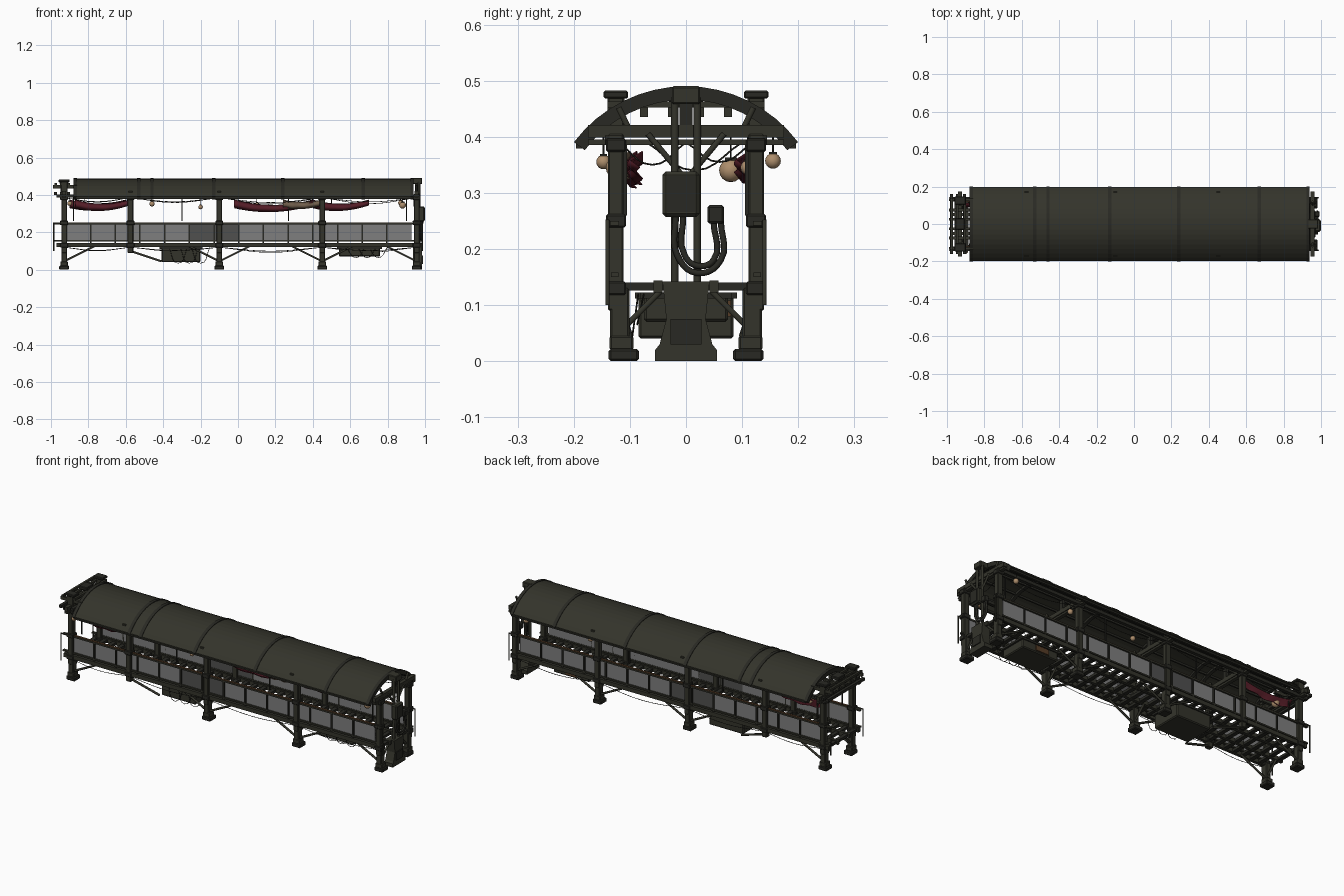
import bpy, bmesh, math, random
from mathutils import Vector

random.seed(4)
if "Cube" in bpy.data.objects:
    bpy.data.objects.remove(bpy.data.objects["Cube"])


def material(name, r, g, b):
    m = bpy.data.materials.new(name)
    m.use_nodes = True
    m.diffuse_color = (r, g, b, 1)
    m.node_tree.nodes["Principled BSDF"].inputs["Base Color"].default_value = (r, g, b, 1)
    return m


METAL = material("olive metal", .034, .034, .024)
DARK = material("dark metal", .022, .022, .017)
GREY = material("grey panel", .21, .21, .21)
GRIME = material("grimy panel", .08, .08, .078)
RED = material("red cloth", .09, .012, .02)
TAN = material("tan cloth", .16, .11, .07)
LAMP = material("lantern paper", .42, .27, .15)
WOOD = material("brown wood", .09, .045, .02)


def add(name, bm, mat, smooth=False):
    me = bpy.data.meshes.new(name)
    bmesh.ops.recalc_face_normals(bm, faces=bm.faces)
    for f in bm.faces:
        f.smooth = smooth
    bm.to_mesh(me)
    bm.free()
    me.materials.append(mat)
    ob = bpy.data.objects.new(name, me)
    bpy.context.collection.objects.link(ob)
    return ob


def box(name, x, y, z, mat=METAL, bevel=0):
    """Box from (low, high) pairs on each axis."""
    bm = bmesh.new()
    bmesh.ops.create_cube(bm, size=1)
    for v in bm.verts:
        v.co = [(a + b) / 2 + c * (b - a) for (a, b), c in zip((x, y, z), v.co)]
    if bevel:
        bmesh.ops.bevel(bm, geom=bm.edges[:], offset=bevel, segments=1, affect='EDGES')
    return add(name, bm, mat)


def around(c, half):
    return (c - half, c + half)


def tube(name, pts, r, mat=METAL, sides=6, curved=False):
    """Round bar or hose through the points."""
    cu = bpy.data.curves.new(name, 'CURVE')
    cu.dimensions = '3D'
    cu.bevel_depth = r
    cu.bevel_resolution = max(0, sides // 2 - 2)
    cu.use_fill_caps = True
    cu.resolution_u = 5
    sp = cu.splines.new('BEZIER' if curved else 'POLY')
    if curved:
        sp.bezier_points.add(len(pts) - 1)
        for b, p in zip(sp.bezier_points, pts):
            b.co = p
            b.handle_left_type = b.handle_right_type = 'AUTO'
    else:
        sp.points.add(len(pts) - 1)
        for b, p in zip(sp.points, pts):
            b.co = (*p, 1)
    tmp = bpy.data.objects.new(name + "_curve", cu)
    bpy.context.collection.objects.link(tmp)
    bpy.context.view_layer.update()
    me = bpy.data.meshes.new_from_object(tmp.evaluated_get(bpy.context.evaluated_depsgraph_get()))
    bpy.data.objects.remove(tmp)
    me.materials.clear()
    me.materials.append(mat)
    ob = bpy.data.objects.new(name, me)
    bpy.context.collection.objects.link(ob)
    return ob


def prism(name, profile, x, mat=METAL):
    """Extrude a closed (y, z) profile along x."""
    bm = bmesh.new()
    f = bm.faces.new([bm.verts.new((x[0], p, q)) for p, q in profile])
    ext = bmesh.ops.extrude_face_region(bm, geom=[f])["geom"]
    bmesh.ops.translate(bm, vec=(x[1] - x[0], 0, 0), verts=[e for e in ext if isinstance(e, bmesh.types.BMVert)])
    return add(name, bm, mat)


def arch(name, r0, r1, x, mat=METAL, n=16):
    half = math.radians(53)
    ang = [half * (2 * i / n - 1) for i in range(n + 1)]
    pts = [(r1 * math.sin(a), .24 + r1 * math.cos(a)) for a in ang]
    pts += [(r0 * math.sin(a), .24 + r0 * math.cos(a)) for a in reversed(ang)]
    return prism(name, pts, x, mat)


# Barrel roof with ribs and inner purlins
arch("roof_skin", .238, .247, (-.87, .935))
for x in (-.87, -.53, -.46, -.13, .24, .67, .93):
    arch("roof_rib", .226, .25, around(x, .009), DARK)
for a in (-40, -20, 0, 20, 40):
    y, z = .234 * math.sin(math.radians(a)), .24 + .234 * math.cos(math.radians(a))
    box("roof_purlin", (-.87, .93), around(y, .004), around(z, .005), DARK)

# Deck frame: stringers and cross joists
for y in (-.13, -.05, .05, .13):
    box("deck_stringer", (-.97, .97), around(y, .008), (.122, .144))
for i in range(36):
    box("deck_joist", around(-.95 + i * .0543, .011), (-.13, .13), (.126, .14), DARK)

POSTS = (-.93, -.575, -.1, .45, .955)
FEET = (-.93, -.1, .45, .955)
for s in (-1, 1):
    # Main posts, collars, legs and feet
    for x in POSTS:
        box("post", around(x, .015), around(s * .125, .014), (.09, .405), METAL, .003)
        for z in (.13, .25, .385):
            box("post_collar", around(x, .021), around(s * .125, .018), around(z, .012), DARK, .003)
    for x in FEET:
        box("leg", around(x, .015), around(s * .118, .017), (.02, .13), METAL, .003)
        box("foot", around(x, .026), around(s * .111, .027), (0, .022), DARK, .004)
        box("ankle", around(x, .02), around(s * .115, .021), (.02, .045), METAL, .003)
        tube("inner_brace", [(x, s * .11, .06), (x, s * .045, .125)], .006)
        for d in (-1, 1):
            if abs(x + d * .16) < .97:
                tube("leg_brace", [(x, s * .118, .045), (x + d * .16, s * .118, .125)], .006)
    tube("hanger_brace", [(-.575, s * .118, .1), (-.41, s * .1, .045)], .006)
    # Eave beam and side rails
    box("eave_beam", (-.97, .97), around(s * .135, .009), (.385, .402), DARK)
    box("eave_edge", (-.87, .935), around(s * .19, .006), (.379, .392), DARK)
    box("rail_top", (-.98, .98), around(s * .127, .008), (.242, .25))
    box("rail_cap", (-.93, .93), around(s * .127, .006), (.25, .253), WOOD)
    box("rail_bottom", (-.98, .98), around(s * .127, .007), (.15, .158))
    # Grey side panels with uprights
    for i in range(14):
        x0 = -.92 + i * .132
        mid = x0 + .066
        box("side_panel", (x0, x0 + .132), around(s * .124, .002), (.157, .243),
            GRIME if abs(mid + .12) < .14 else GREY)
        box("panel_upright", around(x0, .004), around(s * .128, .006), (.14, .246), DARK)
    # Sagging wires under the eaves and under the deck
    for a, b in zip(POSTS, POSTS[1:]):
        m, w = (a + b) / 2, random.uniform(.02, .035)
        tube("eave_wire", [(a, s * .12, .385), (m, s * .115, .385 - w), (b, s * .12, .385)], .0016, DARK, 4, True)
        tube("deck_wire", [(a, s * .135, .12), (m, s * .135, .12 - w * .8), (b, s * .135, .12)], .0016, DARK, 4, True)
    # Hanging straps
    for x in (-.88, -.3, .27, .9):
        box("strap", around(x, .003), around(s * .108, .003), (.26, .39), DARK)

# Roof trusses across the posts
for x in POSTS:
    for z, h in ((.41, .011), (.39, .005)):
        box("cross_beam", around(x, .01), (-.175, .175), around(z, h))
    box("king_post", around(x, .008), around(0, .012), (.41, .475), DARK)
    for s in (-1, 1):
        tube("roof_strut", [(x, s * .1, .41), (x, s * .12, .452)], .006)

# Open portal at the far end
for x in (-.975, -.945, -.905):
    box("portal_beam", around(x, .008), (-.16, .16), (.4, .415), DARK)
    box("portal_header", around(x, .006), (-.14, .14), (.452, .463), METAL)
for y in (-.13, -.075, -.025, .025, .075, .13):
    box("portal_bar", (-.99, -.86), around(y, .007), (.435, .452))
for s in (-1, 1):
    box("portal_post", around(-.93, .018), around(s * .125, .015), (.39, .475), METAL, .003)
    box("portal_cap", around(-.93, .03), around(s * .125, .022), (.468, .482), DARK, .003)
    for x in (-.985, .985):
        tube("end_rail", [(x, s * .14, .1), (x, s * .14, .25), (x - math.copysign(.05, x), s * .14, .25)], .004)
box("portal_cap_middle", around(-.93, .025), around(0, .03), (.46, .478), DARK, .003)

# Service pylon at the near end
prism("pylon_base", [(-.055, 0), (.055, 0), (.055, .02), (.047, .03), (.035, .075), (.042, .142),
                     (-.042, .142), (-.035, .075), (-.047, .03), (-.055, .02)], (.935, .985))
box("pylon_plate", (.985, .99), (-.028, .028), (.03, .075), DARK)
box("pylon_head", (.93, .985), (-.025, .025), (.458, .49), METAL, .003)
for y in (-.02, .02):
    tube("pylon_pipe", [(.968, y, .14), (.968, y, .47)], .007, METAL, 8)
    tube("pylon_strut", [(.965, y * .5, .335), (.965, y * 3.4, .405)], .006)
box("control_box", (.965, .998), (-.042, .024), (.257, .338), METAL, .006)
box("control_box_door", (.998, 1.0), (-.034, .016), (.266, .33), DARK)
box("socket_box", (.965, .993), (.038, .068), (.245, .278), DARK, .004)
for k in (0, .013):
    tube("hose", [(.98, -.018 + k, .26), (.98, -.016 + k, .19), (.98, .02, .157 + k),
                  (.98, .062 - k, .18), (.98, .062 - k, .25)], .0055, DARK, 8, True)

# Machinery boxes slung beneath the deck
for x, y, z in (((-.41, -.2), .085, .04), ((.54, .76), .075, .07)):
    box("machine_box", x, (-y, y), (z, .122), METAL, .005)
    box("machine_lid", (x[0] - .01, x[1] + .01), (-y - .006, y + .006), (.112, .122), DARK)
    for i in range(3):
        xa = x[0] + .04 + i * .06
        tube("machine_cable", [(xa, -y, .12), (xa + .05, -y - .012, z - .005), (xa + .1, -y, .12)],
             .0016, DARK, 4, True)
box("machine_side", (.6, .68), (.075, .08), (.08, .108), WOOD)


def swag(name, x0, x1, y, drop, mat):
    """Draped strip of cloth hanging between two points."""
    bm = bmesh.new()
    rows = []
    for i in range(17):
        t = i / 16
        sag = 4 * t * (1 - t) * drop
        wave = .006 * math.sin(t * 19)
        width = .016 + .03 * (1 - t * .5)
        x, top = x0 + (x1 - x0) * t, .375 - sag
        rows.append([bm.verts.new((x, y + dy + wave * k, top - width * k))
                     for k, dy in ((0, .012), (.5, -.012), (1, .006))])
    for a, b in zip(rows, rows[1:]):
        for j in (0, 1):
            bm.faces.new((a[j], b[j], b[j + 1], a[j + 1]))
    ob = add(name, bm, mat, True)
    ob.modifiers.new("thickness", 'SOLIDIFY').thickness = .002


swag("red_swag", -.87, -.58, -.1, .022, RED)
swag("red_swag", -.02, .4, -.1, .028, RED)
swag("red_swag", .4, .7, -.09, .022, RED)
swag("tan_swag", .24, .45, -.112, .012, TAN)
swag("red_swag_back", -.9, -.6, .1, .02, RED)

# Paper lanterns on cords
for x, y, z, r in ((-.82, .08, .34, .021), (-.46, -.12, .352, .014), (-.2, -.115, .335, .012),
                   (.88, -.125, .345, .018), (.87, .155, .357, .014), (.1, .11, .345, .013),
                   (.5, .12, .34, .014), (-.9, -.147, .355, .013)):
    bm = bmesh.new()
    bmesh.ops.create_uvsphere(bm, u_segments=12, v_segments=8, radius=r)
    bmesh.ops.translate(bm, vec=(x, y, z), verts=bm.verts)
    add("lantern", bm, LAMP, True)
    box("lantern_cap", around(x, r * .5), around(y, r * .5), (z + r * .85, z + r * 1.1), DARK)
    tube("lantern_cord", [(x, y, z + r), (x, y, .4)], .0015, DARK, 4)

# Loose wires across the near end
for y0, y1, z in ((-.12, 0, .35), (0, .12, .355), (-.07, .1, .34)):
    tube("cross_wire", [(.94, y0, .39), (.94, (y0 + y1) / 2, z), (.94, y1, .39)], .0016, DARK, 4, True)
